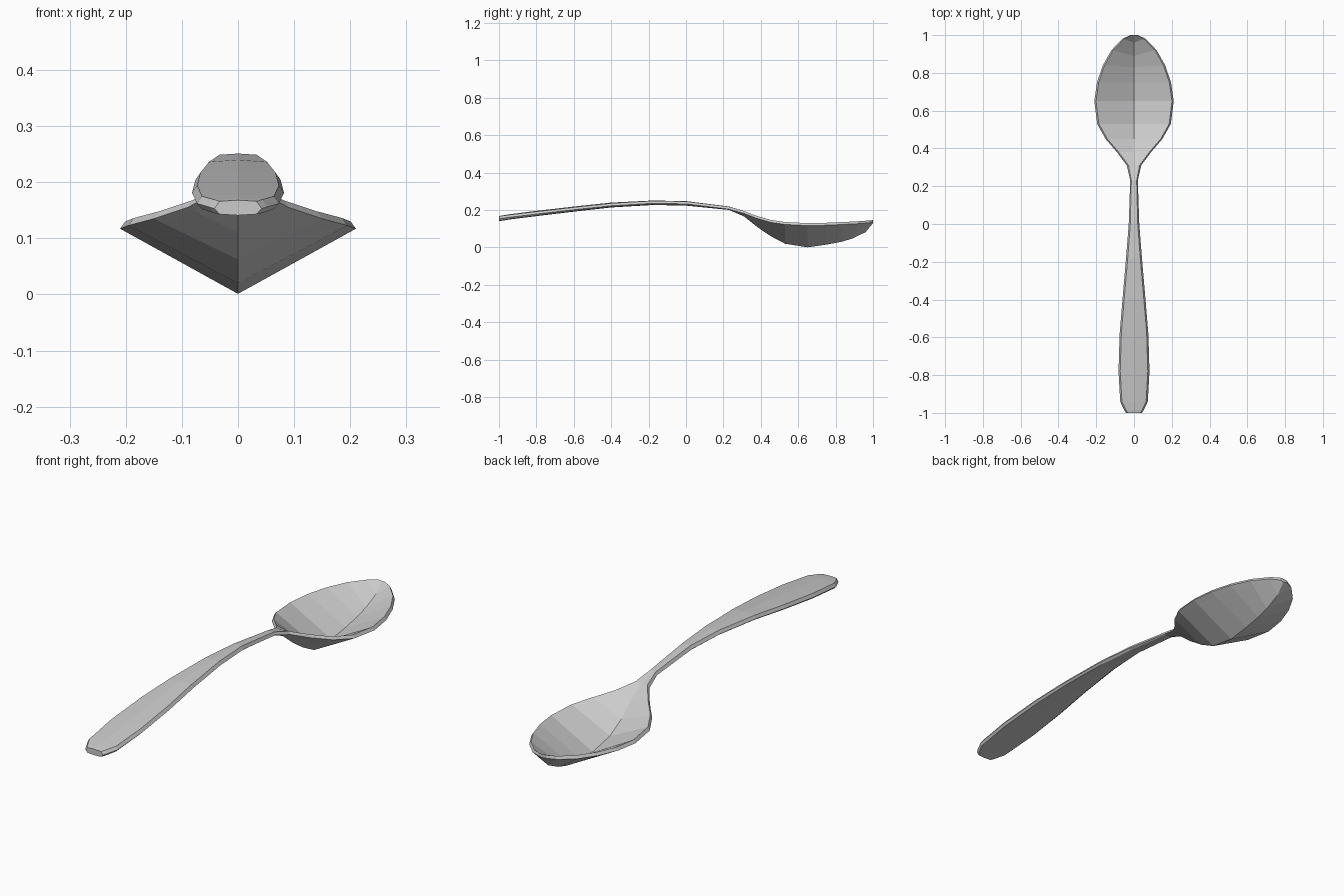
import bpy, bmesh

# Stations along the spoon: y, half width, rim z, centre top z, centre bottom z, centre y shift
handle = [
    (-1.00, .042, .166, .168, .141, 0),
    (-.985, .052, .169, .171, .143, 0),
    (-.94, .073, .175, .178, .150, 0),
    (-.78, .082, .194, .198, .170, 0),
    (-.58, .076, .217, .221, .194, 0),
    (-.40, .061, .236, .240, .214, 0),
    (-.18, .042, .249, .251, .227, 0),
    (0.00, .028, .246, .248, .224, 0),
    (0.23, .020, .218, .219, .201, 0),
]
bowl = [
    (.31, .038, .195, .191, .166, 0),
    (.38, .090, .168, .150, .110, 0),
    (.45, .150, .148, .090, .062, 0),
    (.53, .195, .136, .046, .020, 0),
    (.65, .210, .130, .022, .001, 0),
    (.75, .196, .132, .036, .015, 0),
    (.84, .165, .136, .052, .030, -.01),
    (.92, .120, .140, .070, .048, -.03),
    (.98, .062, .144, .102, .082, -.02),
    (1.0, .020, .146, .145, .130, 0),
]


def section(y, w, z, top, bottom, shift, is_bowl):
    """Eight-sided mirrored ring: crown or hollow, rim, bevelled side, underside."""
    e = min(.009, w * .3)
    zs = z - .013
    if is_bowl:
        t = .12
        under = (w * (1 - t), y + shift * t, zs + (bottom - zs) * t)
    else:
        under = (w - e, y, bottom + .002)
    right = [(w - e, y, z), (w, y, zs), under]
    left = [(-x, yy, zz) for x, yy, zz in reversed(right)]
    return [(0, y + shift, top)] + right + [(0, y + shift, bottom)] + left


# One continuous lofted body
bm = bmesh.new()
rings = [[bm.verts.new(p) for p in section(*s, i >= len(handle))]
         for i, s in enumerate(handle + bowl)]
for a, b in zip(rings, rings[1:]):
    for i in range(8):
        j = (i + 1) % 8
        bm.faces.new((a[i], a[j], b[j], b[i]))
bm.faces.new(rings[0])
bm.faces.new(rings[-1])
bmesh.ops.recalc_face_normals(bm, faces=bm.faces)
mesh = bpy.data.meshes.new("spoon")
bm.to_mesh(mesh)
bm.free()
spoon = bpy.data.objects.new("spoon", mesh)
bpy.context.collection.objects.link(spoon)
